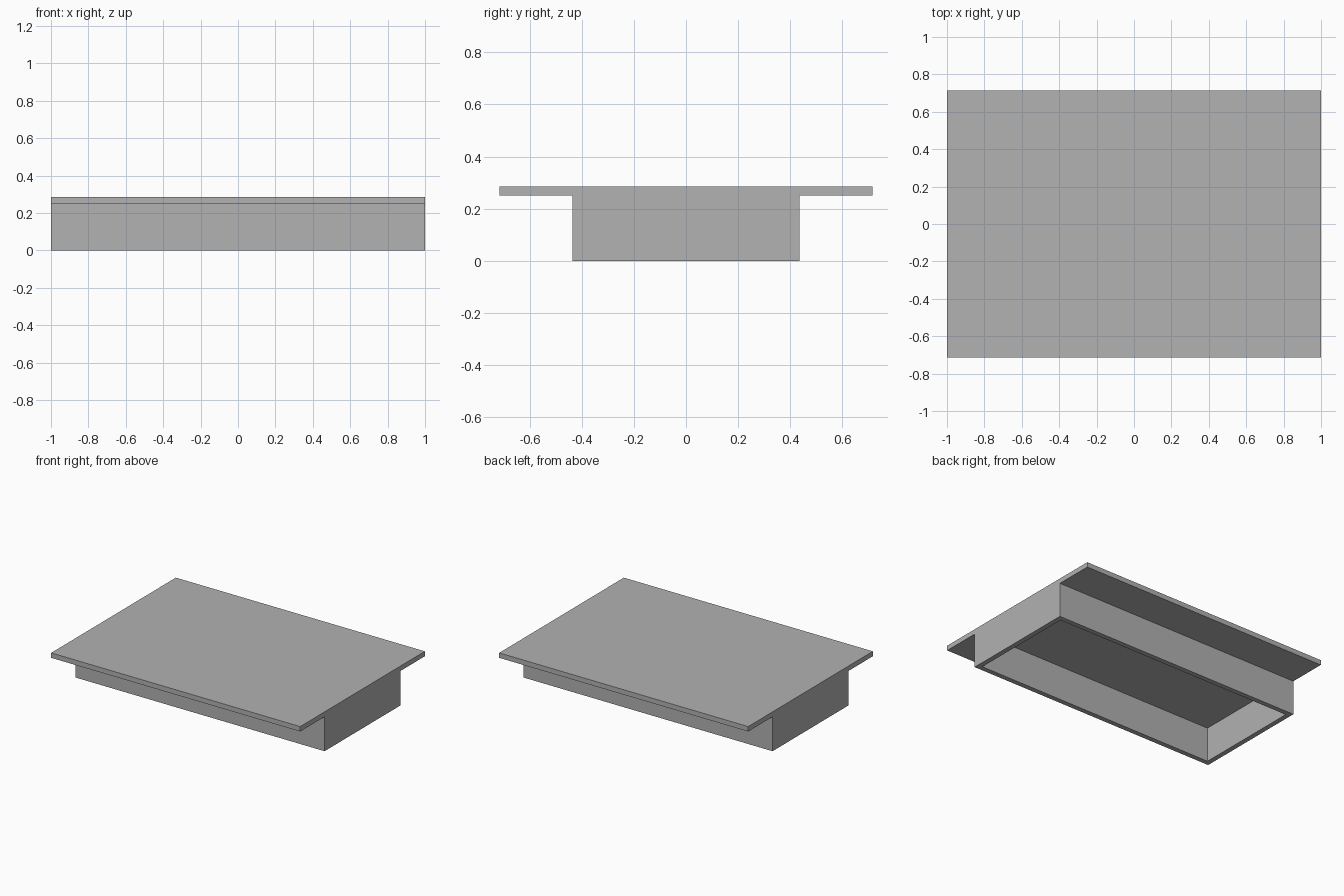
import bpy
import bmesh
from mathutils import Vector

# Remove the default cube
cube = bpy.data.objects.get("Cube")
if cube:
    bpy.data.objects.remove(cube, do_unlink=True)

HALF_LENGTH = 1.0
SLAB_HALF_WIDTH = 0.715
BASE_HALF_WIDTH = 0.435
BASE_HEIGHT = 0.25
TOP_HEIGHT = 0.286
WALL = 0.036

# Single grey material
grey = bpy.data.materials.new("plain_grey")
grey.use_nodes = True
colour = (0.445, 0.445, 0.445, 1.0)
grey.diffuse_color = colour
grey.node_tree.nodes["Principled BSDF"].inputs["Base Color"].default_value = colour

# T-shaped cross-section: half outline, mirrored across the middle
half = [(BASE_HALF_WIDTH, 0), (BASE_HALF_WIDTH, BASE_HEIGHT),
        (SLAB_HALF_WIDTH, BASE_HEIGHT), (SLAB_HALF_WIDTH, TOP_HEIGHT)]
outline = half + [(-y, z) for y, z in reversed(half)]

# Extrude the section along the length
bm = bmesh.new()
end = bm.faces.new([bm.verts.new((-HALF_LENGTH, y, z)) for y, z in outline])
swept = bmesh.ops.extrude_face_region(bm, geom=[end])["geom"]
bmesh.ops.translate(bm, vec=(2 * HALF_LENGTH, 0, 0),
                    verts=[g for g in swept if isinstance(g, bmesh.types.BMVert)])
bmesh.ops.recalc_face_normals(bm, faces=bm.faces)

# Hollow the base from underneath, leaving a thin rim
bottom = min(bm.faces, key=lambda f: f.calc_center_median().z)
bmesh.ops.inset_region(bm, faces=[bottom], thickness=WALL, use_even_offset=True)
ceiling = bmesh.ops.extrude_discrete_faces(bm, faces=[bottom])["faces"][0]
bmesh.ops.translate(bm, vec=Vector((0, 0, BASE_HEIGHT)), verts=ceiling.verts)
bmesh.ops.recalc_face_normals(bm, faces=bm.faces)

mesh = bpy.data.meshes.new("slab_with_hollow_base")
bm.to_mesh(mesh)
bm.free()
mesh.materials.append(grey)
slab = bpy.data.objects.new("slab_with_hollow_base", mesh)
bpy.context.collection.objects.link(slab)
